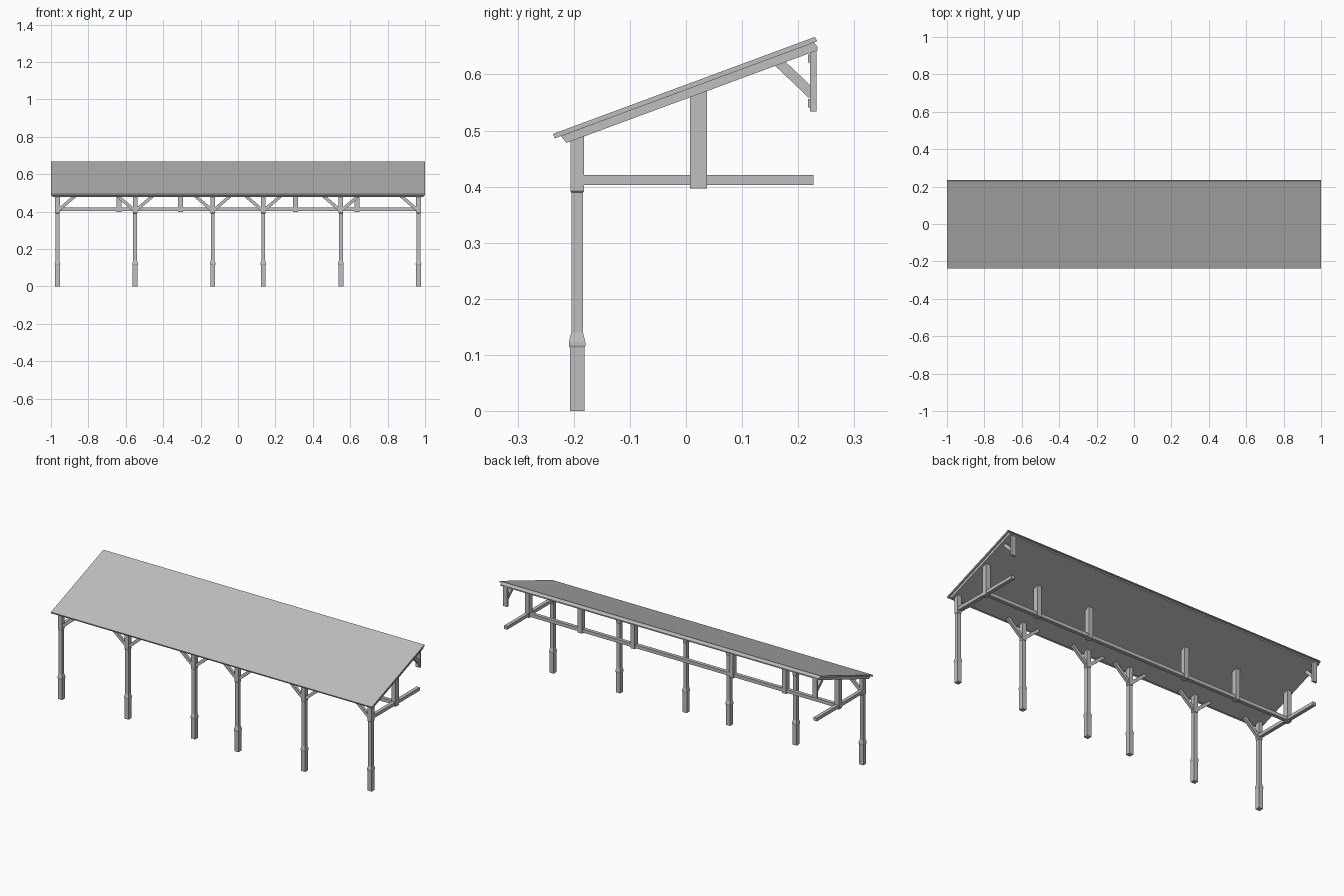
import bpy
import bmesh
from mathutils import Vector

cube = bpy.data.objects.get("Cube")
if cube:
    bpy.data.objects.remove(cube, do_unlink=True)

grey = bpy.data.materials.new("plain_grey")
grey.use_nodes = True
COLOUR = (0.52, 0.52, 0.52, 1)
grey.diffuse_color = COLOUR
grey.node_tree.nodes["Principled BSDF"].inputs["Base Color"].default_value = COLOUR


def loft(name, rings):
    """Join matching rings of points into a closed, flat-faced solid."""
    bm = bmesh.new()
    loops = [[bm.verts.new(p) for p in ring] for ring in rings]
    for a, b in zip(loops, loops[1:]):
        for i in range(len(a)):
            j = (i + 1) % len(a)
            bm.faces.new((a[i], a[j], b[j], b[i]))
    bm.faces.new(loops[0])
    bm.faces.new(loops[-1])
    bmesh.ops.recalc_face_normals(bm, faces=bm.faces)
    mesh = bpy.data.meshes.new(name)
    bm.to_mesh(mesh)
    bm.free()
    mesh.materials.append(grey)
    obj = bpy.data.objects.new(name, mesh)
    bpy.context.collection.objects.link(obj)
    return obj


def square(x, y, z, h):
    return [(x - h, y - h, z), (x + h, y - h, z), (x + h, y + h, z), (x - h, y + h, z)]


def box(name, x, y, z):
    """Box from (low, high) ranges."""
    return loft(name, [[(x[0], y[0], k), (x[1], y[0], k), (x[1], y[1], k), (x[0], y[1], k)]
                       for k in z])


def side_prism(name, profile, x0, x1):
    """Extrude a (y, z) profile along x."""
    return loft(name, [[(x, y, z) for y, z in profile] for x in (x0, x1)])


def strut(name, start, end, across, width, depth):
    """Rectangular bar between two points; depth runs along the axis 'across'."""
    a, b, n = Vector(start), Vector(end), Vector(across)
    s = (b - a).cross(n).normalized() * width / 2
    n = n * depth / 2
    return loft(name, [[p + s + n, p - s + n, p - s - n, p + s - n] for p in (a, b)])


# Sloping roof: thin covering over a slightly smaller deck
side_prism("roof_covering", [(-0.237, 0.494), (0.230, 0.667), (0.234, 0.659), (-0.234, 0.486)], -1, 1)
side_prism("roof_deck", [(-0.223, 0.490), (0.228, 0.657), (0.234, 0.650), (0.234, 0.643),
                         (-0.213, 0.478)], -0.992, 0.992)

# Front posts with thick feet, collars and wider heads
POST_Y = -0.194
POST_STEPS = [(0, 0.013), (0.113, 0.013), (0.117, 0.0148), (0.123, 0.0148), (0.140, 0.0105),
              (0.390, 0.0105), (0.392, 0.0122), (0.490, 0.0122)]
for i, x in enumerate((-0.965, -0.55, -0.135, 0.135, 0.55, 0.965)):
    loft(f"front_post_{i + 1}", [square(x, POST_Y, z, h) for z, h in POST_STEPS])
    for side in (-1, 1):
        if abs(x + side * 0.1) < 1:
            strut(f"post_brace_{i + 1}", (x, POST_Y, 0.403),
                  (x + side * 0.098, POST_Y, 0.487), (0, 1, 0), 0.017, 0.015)

# Middle posts hung under the roof, joined by a long beam
for side in (-1, 1):
    for x in (0.307, 0.636, 0.965):
        c = side * x
        box("middle_post", (c - 0.013, c + 0.013), (0.007, 0.037), (0.397, 0.571))
box("long_beam", (-0.965, 0.965), (0.012, 0.032), (0.402, 0.421))

# End frames: tie beam, rear hanging post, brace and joint pads
for c in (-0.965, 0.965):
    box("tie_beam", (c - 0.010, c + 0.010), (-0.190, 0.227), (0.403, 0.421))
    box("rear_post", (c - 0.013, c + 0.013), (0.221, 0.233), (0.534, 0.648))
    strut("rear_brace", (c, 0.225, 0.565), (c, 0.165, 0.622), (1, 0, 0), 0.018, 0.014)
    for low, high in ((0.541, 0.556), (0.621, 0.636)):
        box("joint_pad", (c - 0.008, c + 0.008), (0.217, 0.222), (low, high))
